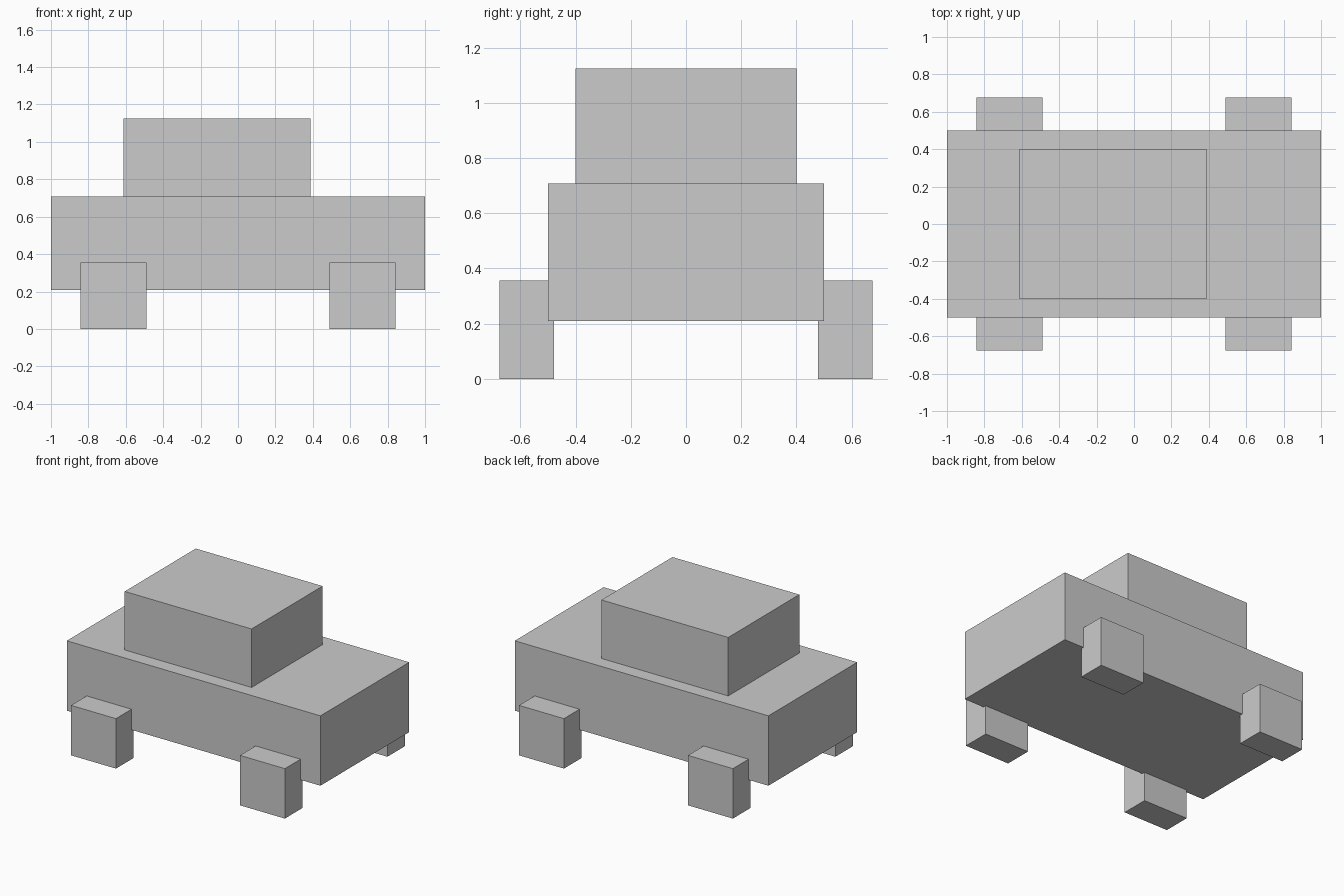
import bpy

if "Cube" in bpy.data.objects:
    bpy.data.objects.remove(bpy.data.objects["Cube"])


def box(name, x, y, z):
    """Box spanning the given (min, max) ranges."""
    spans = (x, y, z)
    bpy.ops.mesh.primitive_cube_add(size=1, location=[(a + b) / 2 for a, b in spans])
    obj = bpy.context.object
    obj.name = name
    obj.scale = [b - a for a, b in spans]
    bpy.ops.object.transform_apply(location=False, rotation=False, scale=True)
    return obj


# Main body and cabin set slightly to the rear
box("body", (-1.0, 1.0), (-0.5, 0.5), (0.209, 0.707))
box("cabin", (-0.613, 0.387), (-0.4, 0.4), (0.707, 1.124))

# Four square wheels, tucked slightly into the body sides
WHEEL, DEPTH = 0.354, 0.198
for x_name, x in (("rear", -0.666), ("front", 0.666)):
    for y_name, y in (("right", -0.577), ("left", 0.577)):
        box(f"{x_name}_{y_name}_wheel",
            (x - WHEEL / 2, x + WHEEL / 2),
            (y - DEPTH / 2, y + DEPTH / 2),
            (0.0, 0.356))
